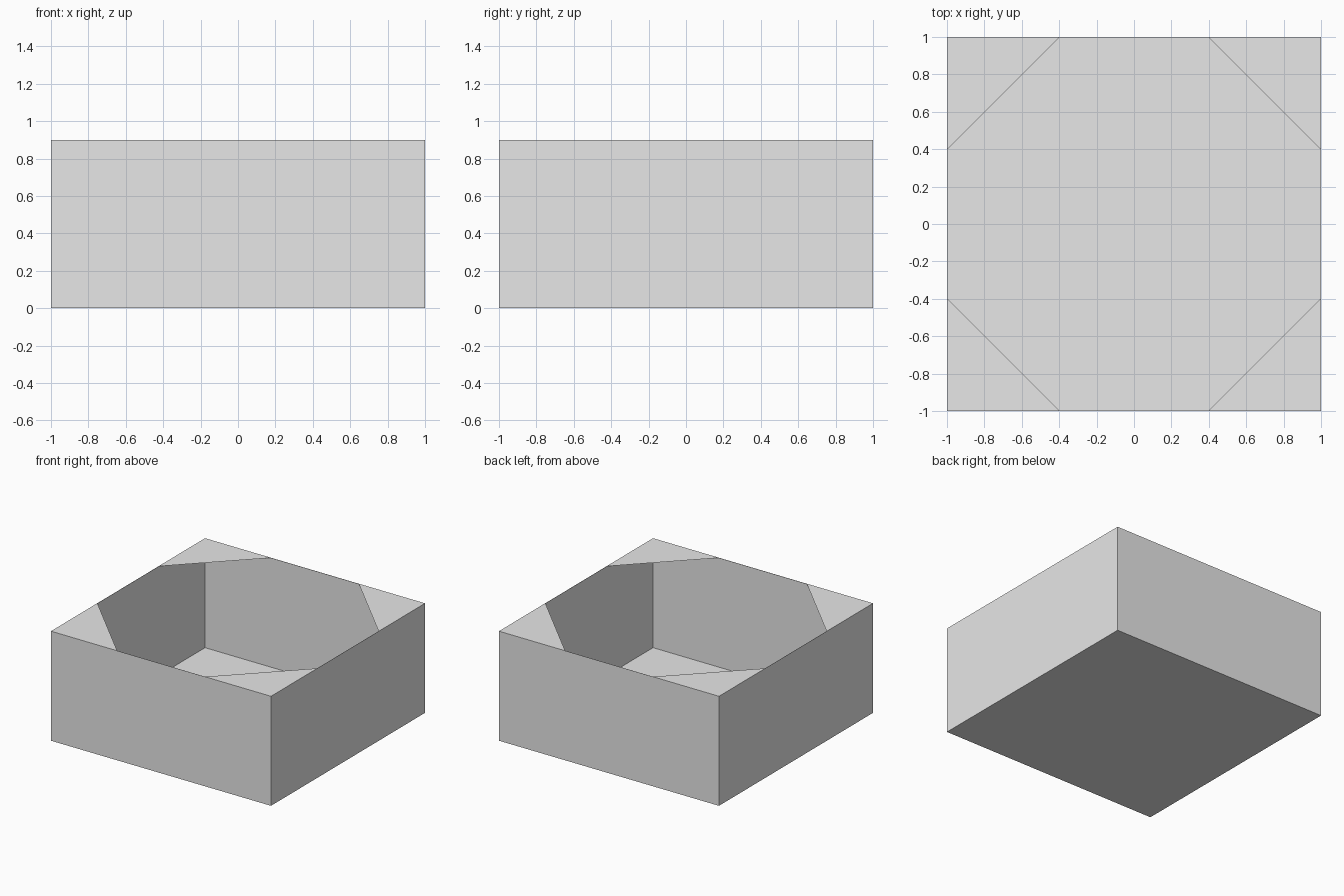
import bpy
import bmesh
from mathutils import Vector

old = bpy.data.objects.get("Cube")
if old:
    bpy.data.objects.remove(old, do_unlink=True)

HALF, HEIGHT, CORNER, WALL = 1.0, 0.9, 0.6, 0.002

# Plain grey finish
grey = bpy.data.materials.new("light_grey")
grey.use_nodes = True
colour = (0.8, 0.8, 0.8, 1.0)
grey.diffuse_color = colour
grey.node_tree.nodes["Principled BSDF"].inputs["Base Color"].default_value = colour

# Box body: floor, four walls and a lid
bm = bmesh.new()
bmesh.ops.create_cube(bm, size=1)
bmesh.ops.scale(bm, vec=(2 * HALF, 2 * HALF, HEIGHT), verts=bm.verts)
bmesh.ops.translate(bm, vec=(0, 0, HEIGHT / 2), verts=bm.verts)

# Cut the lid diagonally across each corner
for sx in (-1, 1):
    for sy in (-1, 1):
        lid = [f for f in bm.faces if f.normal.z > 0.9]
        edges = {e for f in lid for e in f.edges}
        bmesh.ops.bisect_plane(
            bm, geom=lid + list(edges) + list({v for f in lid for v in f.verts}),
            plane_co=Vector((sx * HALF, sy * (HALF - CORNER), HEIGHT)),
            plane_no=Vector((sx, sy, 0)).normalized())
        bm.normal_update()

# Open the middle of the lid, leaving the triangular corner braces
middle = [f for f in bm.faces
          if f.normal.z > 0.9 and f.calc_center_median().xy.length < 0.1]
bmesh.ops.delete(bm, geom=middle, context='FACES')

mesh = bpy.data.meshes.new("open_box")
bm.to_mesh(mesh)
bm.free()
mesh.materials.append(grey)
box = bpy.data.objects.new("open_box_with_corner_braces", mesh)
bpy.context.collection.objects.link(box)

# Thin sheet walls, thickened inwards
sheet = box.modifiers.new("sheet_thickness", 'SOLIDIFY')
sheet.thickness = WALL
sheet.offset = -1
